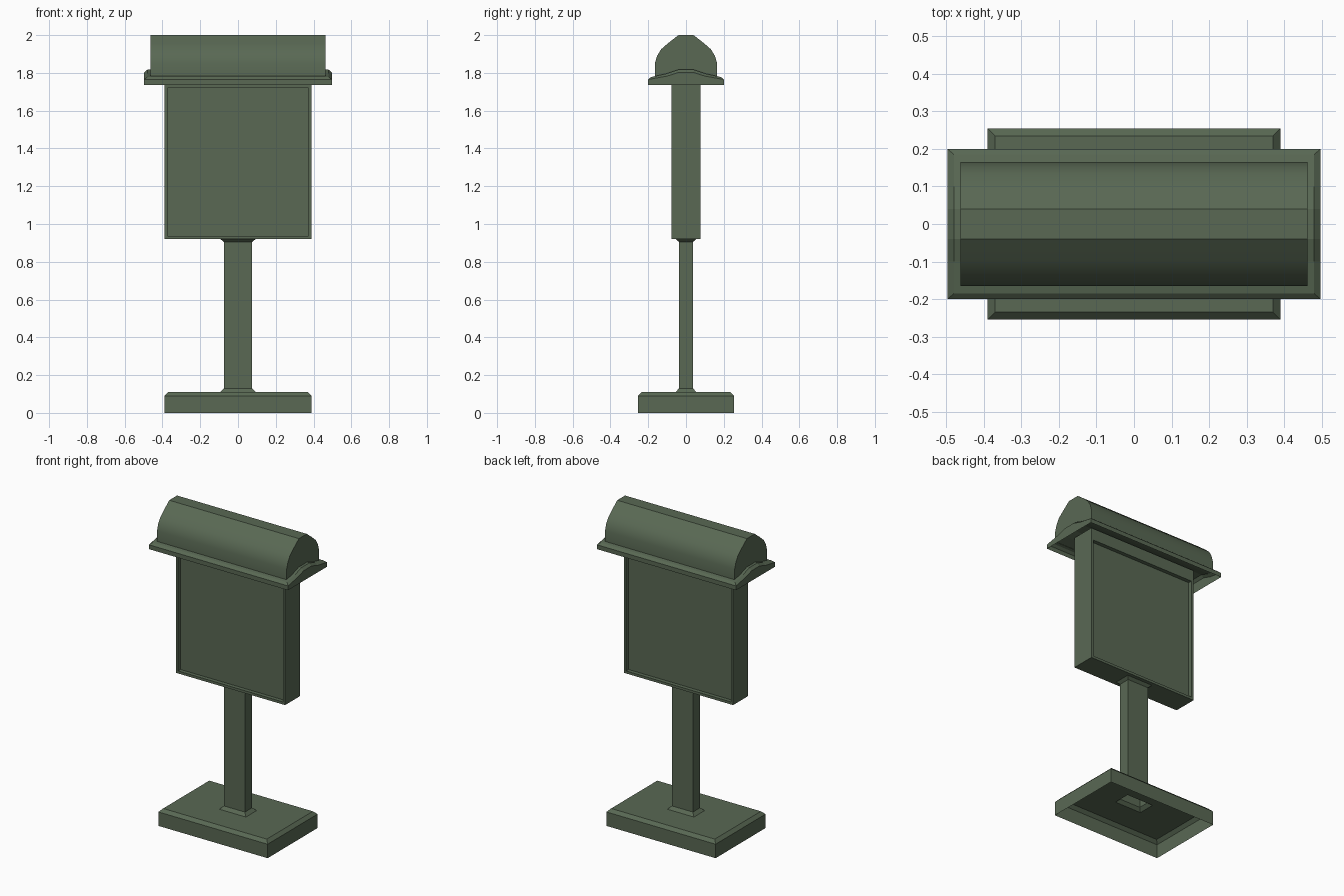
import bpy, bmesh
from mathutils import Vector

if "Cube" in bpy.data.objects:
    bpy.data.objects.remove(bpy.data.objects["Cube"])

green = bpy.data.materials.new("green_paint")
green.diffuse_color = (0.10, 0.14, 0.088, 1)
green.use_nodes = True
green.node_tree.nodes["Principled BSDF"].inputs["Base Color"].default_value = green.diffuse_color


def finish(bm, name):
    bmesh.ops.recalc_face_normals(bm, faces=bm.faces)
    mesh = bpy.data.meshes.new(name)
    bm.to_mesh(mesh)
    bm.free()
    obj = bpy.data.objects.new(name, mesh)
    bpy.context.collection.objects.link(obj)
    mesh.materials.append(green)
    return obj


def loft(rings):
    """Join closed rings of points with quads, leaving both ends open."""
    bm = bmesh.new()
    vs = [[bm.verts.new(p) for p in r] for r in rings]
    n = len(rings[0])
    for a, b in zip(vs, vs[1:]):
        for i in range(n):
            j = (i + 1) % n
            bm.faces.new((a[i], a[j], b[j], b[i]))
    return bm, vs


def rect(hx, hy, z):
    return [(-hx, -hy, z), (hx, -hy, z), (hx, hy, z), (-hx, hy, z)]


def both_sides(half):
    """Mirror a half profile of (y, z) points to the other side of y = 0."""
    return [(-y, z) for y, z in half] + [(y, z) for y, z in reversed(half)]


# Hollow base plate with chamfered rim
bm, _ = loft([rect(0.39, 0.255, 0), rect(0.39, 0.255, 0.09),
              rect(0.37, 0.235, 0.11), rect(0.095, 0.055, 0.11)])
finish(bm, "base")

# Post, flared at both ends
bm, _ = loft([rect(0.095, 0.055, 0.11), rect(0.075, 0.037, 0.13),
              rect(0.075, 0.037, 0.905), rect(0.093, 0.054, 0.92)])
finish(bm, "post")

# Display box with recessed front and back panels
bm, vs = loft([rect(0.39, 0.077, 0.92), rect(0.39, 0.077, 1.735),
               rect(0.39, 0.077, 1.795)])
bm.faces.new(vs[0])
bm.normal_update()
panels = [f for f in bm.faces
          if abs(f.normal.y) > 0.9 and f.calc_center_median().z < 1.6]
bmesh.ops.recalc_face_normals(bm, faces=bm.faces)
bmesh.ops.inset_individual(bm, faces=panels, thickness=0.023)
for f in bmesh.ops.extrude_discrete_faces(bm, faces=panels)["faces"]:
    side = 1 if f.calc_center_median().y > 0 else -1
    bmesh.ops.translate(bm, verts=f.verts, vec=Vector((0, -0.025 * side, 0)))
finish(bm, "display_box")

# Hollow eave with an arched, chamfered top
def eave_ring(hx, half):
    prof = both_sides(half)
    return [(-hx, y, z) for y, z in prof] + [(hx, y, z) for y, z in reversed(prof)]


arch = [(0.185, 1.778), (0.10, 1.797), (0.04, 1.817)]
bm, vs = loft([eave_ring(0.497, [(0.2, 1.737), (0.10, 1.737), (0.04, 1.737)]),
               eave_ring(0.497, [(0.2, 1.765), (0.10, 1.783), (0.04, 1.802)]),
               eave_ring(0.48, arch)])
top = vs[-1]
for i in range(5):
    bm.faces.new((top[i], top[i + 1], top[10 - i], top[11 - i]))
finish(bm, "eave")

# Rounded roof standing on the eave
outer = both_sides([(0.165, 1.781), (0.165, 1.85), (0.153, 1.89), (0.132, 1.925),
                    (0.095, 1.957), (0.04, 2.0)])
under = both_sides(arch[1:])[::-1]
bm = bmesh.new()
ends = [[bm.verts.new((x, y, z)) for y, z in outer + under] for x in (-0.463, 0.463)]
for end in ends:
    bm.faces.new(end)
for i in range(len(outer) - 1):
    bm.faces.new((ends[0][i], ends[0][i + 1], ends[1][i + 1], ends[1][i]))
roof = finish(bm, "roof")
bpy.context.view_layer.objects.active = roof
roof.select_set(True)
bpy.ops.object.shade_smooth_by_angle(angle=0.5)
